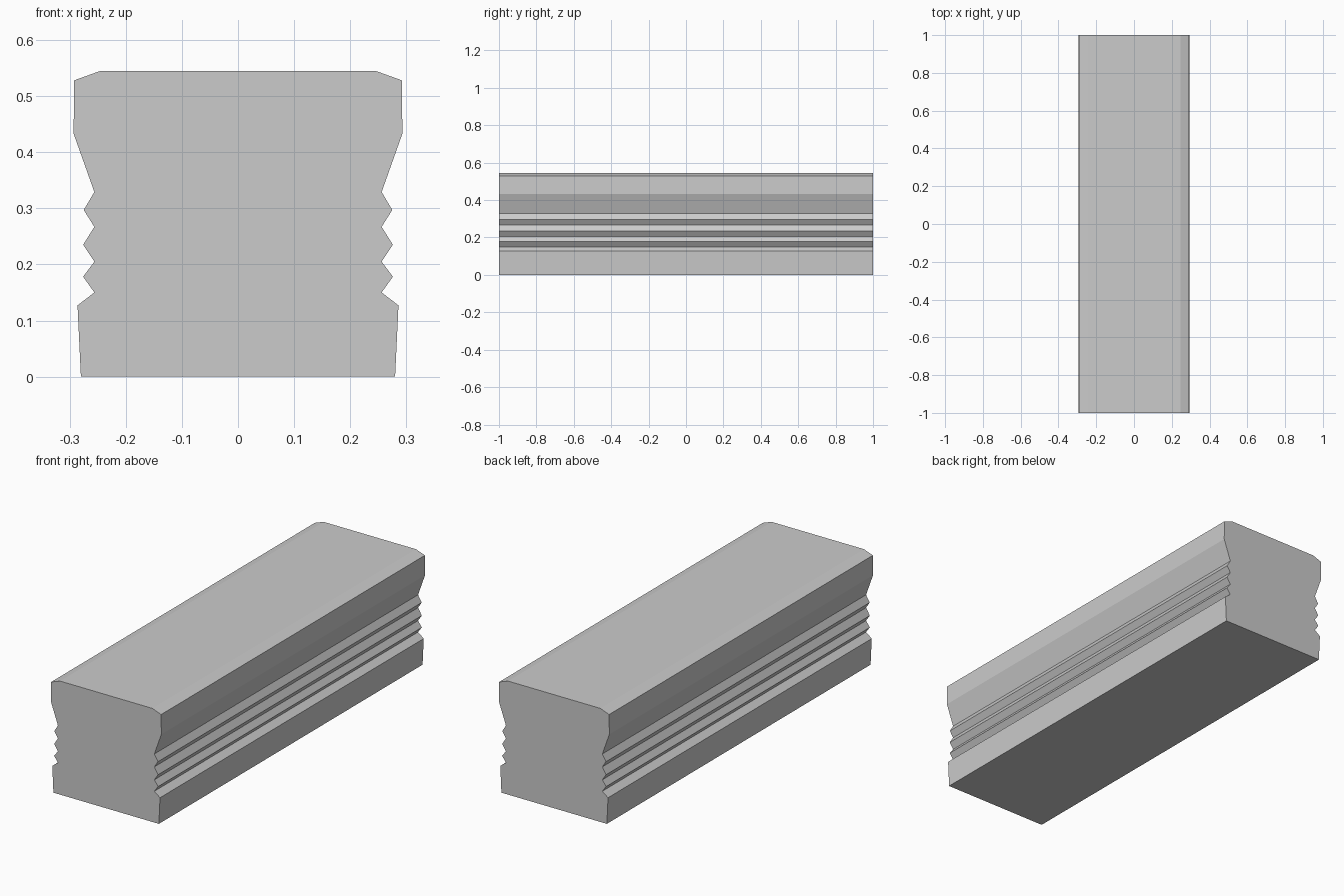
import bpy
import bmesh

if "Cube" in bpy.data.objects:
    bpy.data.objects.remove(bpy.data.objects["Cube"])

LENGTH = 2.0

# Right half of the cross-section (x, z), bottom to top
half = [
    (0.280, 0.000), (0.286, 0.127),                    # flared base
    (0.256, 0.150), (0.276, 0.178), (0.256, 0.205),    # ribbed grip
    (0.276, 0.235), (0.256, 0.267), (0.275, 0.297), (0.256, 0.329),
    (0.293, 0.433), (0.292, 0.528), (0.245, 0.545),    # head with chamfer
]
# Mirror to close the outline
profile = half + [(-x, z) for x, z in reversed(half)]

# Extrude the outline along y
bm = bmesh.new()
front = bm.faces.new([bm.verts.new((x, -LENGTH / 2, z)) for x, z in profile])
result = bmesh.ops.extrude_face_region(bm, geom=[front], use_keep_orig=True)
moved = [v for v in result["geom"] if isinstance(v, bmesh.types.BMVert)]
bmesh.ops.translate(bm, verts=moved, vec=(0, LENGTH, 0))
bmesh.ops.recalc_face_normals(bm, faces=bm.faces)

mesh = bpy.data.meshes.new("ribbed_bar")
bm.to_mesh(mesh)
bm.free()
bar = bpy.data.objects.new("ribbed_bar", mesh)
bpy.context.collection.objects.link(bar)
